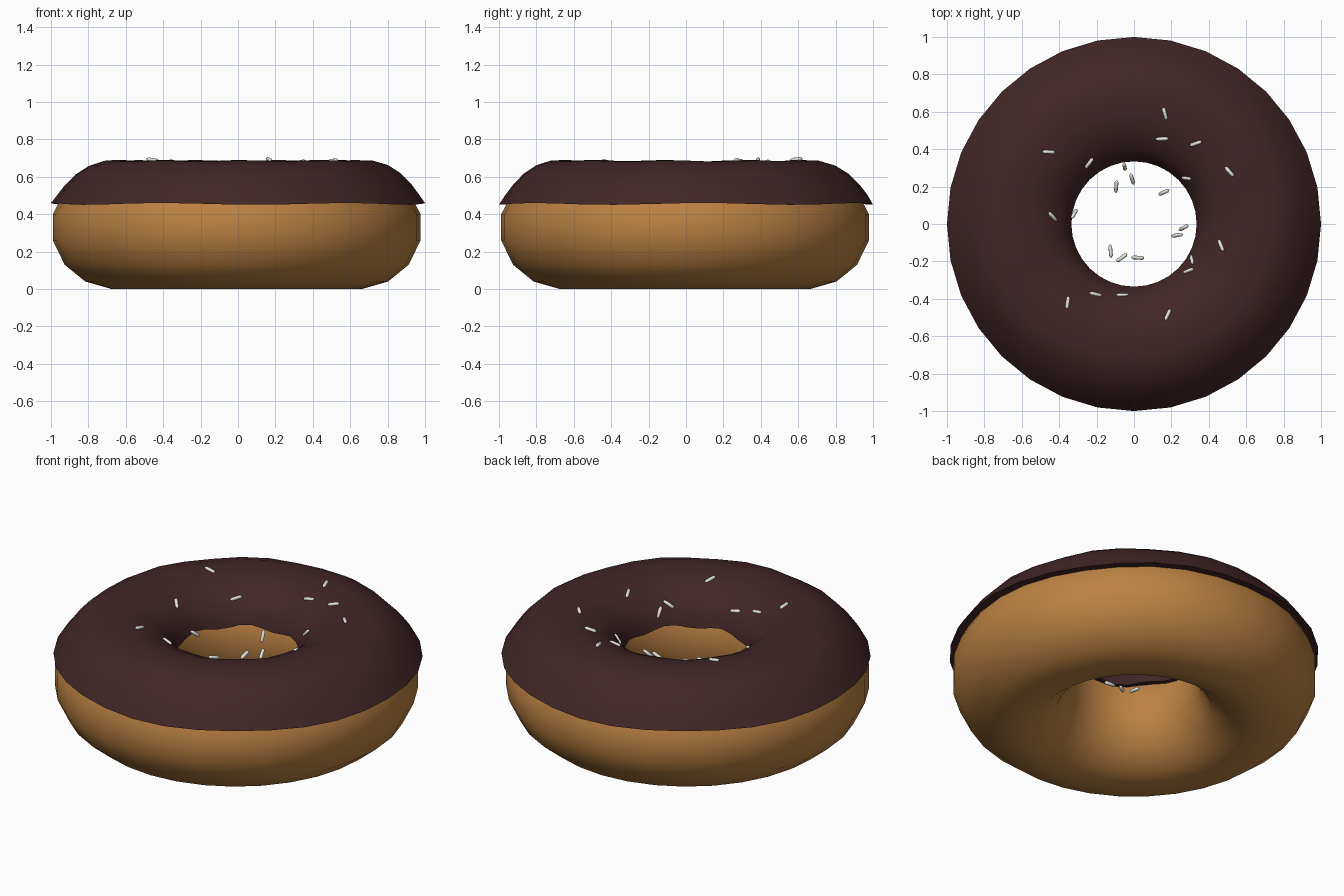
import bpy, bmesh, math
from mathutils import Vector

if "Cube" in bpy.data.objects:
    bpy.data.objects.remove(bpy.data.objects["Cube"])


def material(name, rgb):
    m = bpy.data.materials.new(name)
    m.diffuse_color = (*rgb, 1)
    m.use_nodes = True
    m.node_tree.nodes["Principled BSDF"].inputs["Base Color"].default_value = m.diffuse_color
    return m


DOUGH = material("golden_dough", (0.50, 0.22, 0.055))
ICING = material("chocolate", (0.055, 0.019, 0.02))
WHITE = material("sugar_white", (0.78, 0.78, 0.74))
SIDES = 32


def finish(name, bm, mat, smooth=True):
    bmesh.ops.recalc_face_normals(bm, faces=bm.faces)
    me = bpy.data.meshes.new(name)
    bm.to_mesh(me)
    bm.free()
    me.materials.append(mat)
    for p in me.polygons:
        p.use_smooth = smooth
    ob = bpy.data.objects.new(name, me)
    bpy.context.collection.objects.link(ob)
    return ob


def lathe(name, profile, mat, wave):
    """Spin a closed (radius, z) profile; wave(i, angle) shifts z."""
    bm = bmesh.new()
    rings = []
    for s in range(SIDES):
        a = 2 * math.pi * s / SIDES
        rings.append([bm.verts.new((r * math.cos(a), r * math.sin(a), z + wave(i, a)))
                      for i, (r, z) in enumerate(profile)])
    n = len(profile)
    for s in range(SIDES):
        p, q = rings[s], rings[(s + 1) % SIDES]
        for i in range(n):
            j = (i + 1) % n
            bm.faces.new((p[i], q[i], q[j], p[j]))
    return finish(name, bm, mat)


# Dough ring
dough = lathe("dough", [
    (.983, .40), (.983, .26), (.92, .13), (.81, .04), (.67, 0), (.53, .03), (.42, .12),
    (.357, .25), (.345, .40), (.395, .54), (.50, .635), (.65, .665), (.80, .625), (.915, .53)],
    DOUGH, lambda i, a: 0)
dough.location = (-.007, -.005, 0)

# Icing cap with wavy rims; the last two points tuck the lip into the dough
icing_profile = [
    (1.0, .455), (.97, .50), (.93, .553), (.87, .615), (.80, .66), (.72, .684), (.62, .686),
    (.53, .668), (.45, .632), (.39, .588), (.35, .53), (.335, .465), (.37, .475), (.95, .465)]


def icing_wave(i, a):
    if i in (0, 13):
        return .005 * math.sin(6 * a + 1)
    if i in (11, 12):
        return .012 * math.sin(7 * a)
    return .004 * math.sin(9 * a + .5 * i)


icing = lathe("icing", icing_profile, ICING, icing_wave)
bpy.context.view_layer.objects.active = icing
icing.select_set(True)
bpy.ops.object.shade_smooth_by_angle(angle=math.radians(50))

# Sprinkles: (x, y, heading in degrees)
SPOTS = [
    (.165, .59, 105), (.15, .455, 3), (.33, .43, 20), (.51, .28, 132), (.28, .245, 172),
    (.16, .17, 25), (-.01, .24, 107), (-.05, .305, 100), (-.095, .20, 85), (-.24, .325, 52),
    (-.455, .385, 178), (-.435, .04, 132), (-.32, .055, 60), (.265, -.02, 28), (.23, -.06, 10),
    (.465, -.115, 112), (.31, -.19, 98), (.29, -.25, 22), (.02, -.18, 176), (-.065, -.18, 35),
    (-.125, -.145, 95), (-.06, -.38, 0), (-.205, -.375, 167), (-.355, -.42, 82), (.18, -.485, 65)]
HEIGHT = [(.15, .34), (.22, .345), (.27, .38), (.31, .43), (.33, .48), (.36, .54), (.39, .588),
          (.45, .634), (.53, .672), (.62, .692), (.72, .69)]


def height(r):
    for (r0, z0), (r1, z1) in zip(HEIGHT, HEIGHT[1:]):
        if r <= r1:
            return z0 + (z1 - z0) * max(0, r - r0) / (r1 - r0)
    return HEIGHT[-1][1]


bm = bmesh.new()
for x, y, deg in SPOTS:
    a = math.radians(deg)
    d = Vector((math.cos(a), math.sin(a), 0))
    c = Vector((x, y, 0))
    e0, e1 = c - d * .03, c + d * .03
    d.z = (height(e1.length) - height(e0.length)) / .06
    d.normalize()
    c.z = height(c.length) + .003
    turn = d.to_track_quat('Z', 'Y')
    rings = []
    for t, rad in ((-.034, .004), (-.024, .010), (.024, .010), (.034, .004)):
        rings.append([bm.verts.new(c + turn @ Vector((rad * math.cos(k * math.pi / 4),
                                                      rad * math.sin(k * math.pi / 4), t)))
                      for k in range(8)])
    bm.faces.new(rings[0][::-1])
    bm.faces.new(rings[-1])
    for p, q in zip(rings, rings[1:]):
        for k in range(8):
            bm.faces.new((p[k], p[(k + 1) % 8], q[(k + 1) % 8], q[k]))
finish("sprinkles", bm, WHITE)
